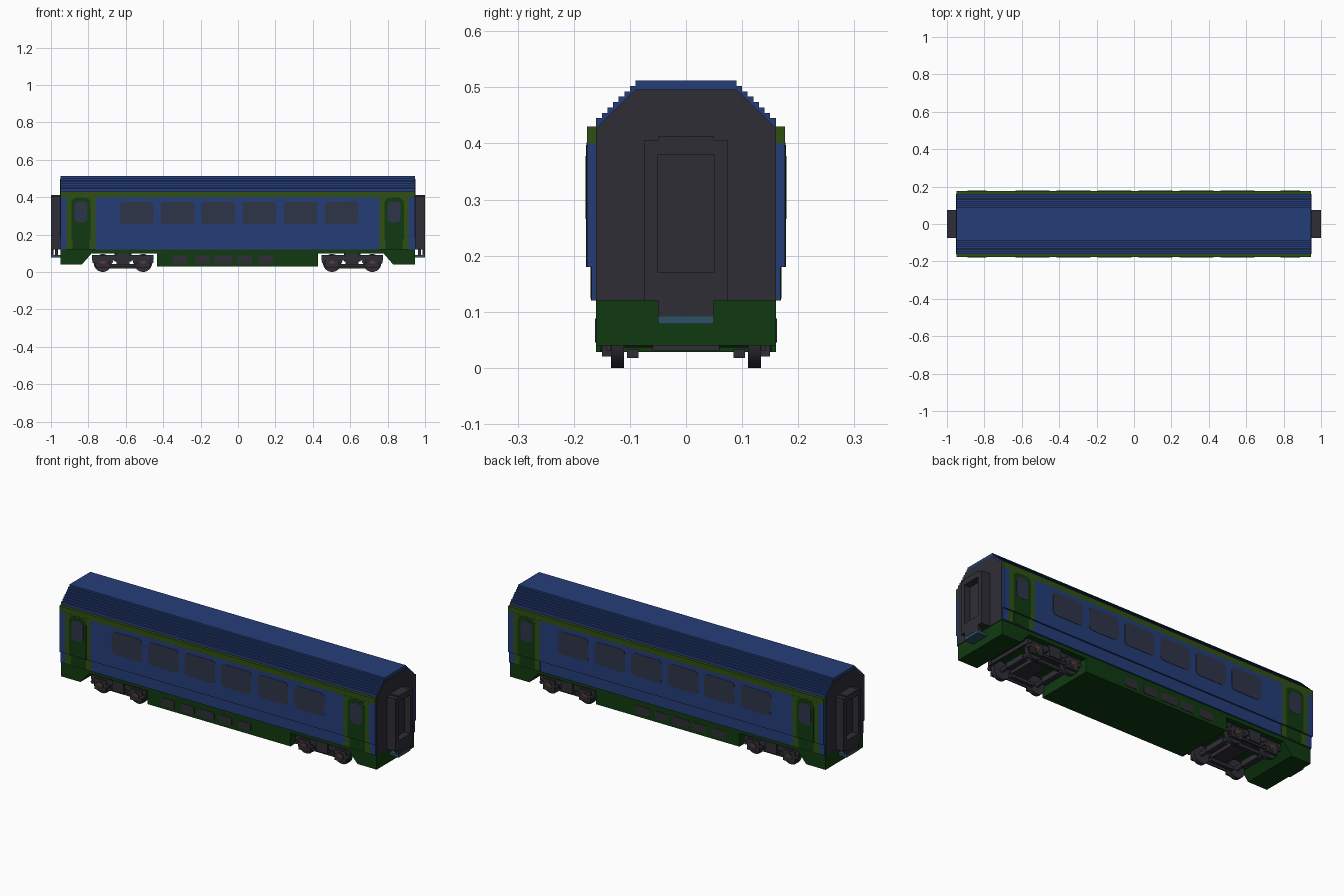
import bpy, bmesh, math

cube = bpy.data.objects.get("Cube")
if cube:
    bpy.data.objects.remove(cube, do_unlink=True)


def material(name, r, g, b):
    m = bpy.data.materials.new(name)
    m.use_nodes = True
    m.diffuse_color = (r, g, b, 1)
    bsdf = m.node_tree.nodes["Principled BSDF"]
    bsdf.inputs["Base Color"].default_value = (r, g, b, 1)
    bsdf.inputs["Roughness"].default_value = 0.8
    return m


BLUE = material("body blue", .018, .047, .19)
LIME = material("bright green", .028, .08, .006)
GREEN = material("dark green", .005, .042, .005)
GREY = material("dark grey", .027, .027, .036)
GLASS = material("window grey", .028, .036, .068)
TEAL = material("teal", .023, .085, .12)
RUST = material("rust", .13, .045, .012)

END = .9475      # half length of the body
MID = -.0025     # body centre along x
SIDE, LOWER, SKIRT = .176, .168, .16   # half widths
FLOOR, STEP, EAVES, ROOF = .12, .18, .43, .512


def prism(name, pts, axis, lo, hi, mat):
    """Extrude a 2D outline along axis x (pts are y, z) or y (pts are x, z)."""
    bm = bmesh.new()

    def at(p, d):
        return (d, p[0], p[1]) if axis == "x" else (p[0], d, p[1])
    a = [bm.verts.new(at(p, lo)) for p in pts]
    b = [bm.verts.new(at(p, hi)) for p in pts]
    bm.faces.new(a)
    bm.faces.new(b[::-1])
    n = len(pts)
    for i in range(n):
        j = (i + 1) % n
        bm.faces.new((a[i], b[i], b[j], a[j]))
    bmesh.ops.recalc_face_normals(bm, faces=bm.faces)
    mesh = bpy.data.meshes.new(name)
    bm.to_mesh(mesh)
    bm.free()
    mesh.materials.append(mat)
    ob = bpy.data.objects.new(name, mesh)
    bpy.context.scene.collection.objects.link(ob)
    return ob


def box(name, x, y, z, mat):
    x, y = sorted(x), sorted(y)
    pts = [(x[0], z[0]), (x[1], z[0]), (x[1], z[1]), (x[0], z[1])]
    return prism(name, pts, "y", y[0], y[1], mat)


def rounded(cx, w, z0, z1, r, square_base=False):
    """Outline of a rounded rectangle, optionally with a square base."""
    h, pts = w / 2, []
    for k, (sx, sz) in enumerate([(1, 1), (-1, 1), (-1, -1), (1, -1)]):
        rr = 0 if square_base and sz < 0 else r
        px, pz = cx + sx * (h - rr), (z1 - rr if sz > 0 else z0 + rr)
        if not rr:
            pts.append((px, pz))
            continue
        for i in range(6):
            a = math.pi / 2 * (k + i / 5)
            pts.append((px + rr * math.cos(a), pz + rr * math.sin(a)))
    return pts


def plate(name, pts, s, y, mat, t=.002):
    """Thin panel lying on the side wall at distance y."""
    return prism(name, pts, "y", s * (y - .002), s * (y + t), mat)


def cylinder(name, x, y, z, r, depth, mat):
    bpy.ops.mesh.primitive_cylinder_add(vertices=24, radius=r, depth=depth,
                                        location=(x, y, z), rotation=(math.pi / 2, 0, 0))
    ob = bpy.context.object
    ob.name = name
    ob.data.materials.append(mat)
    bpy.ops.object.shade_smooth_by_angle()
    return ob


X0, X1 = MID - END, MID + END

# Body shell
box("lower_body", (X0, X1), (-LOWER, LOWER), (FLOOR, STEP), BLUE)
box("side_walls", (X0, X1), (-SIDE, SIDE), (STEP, .4), BLUE)
box("eaves_band", (X0, X1), (-SIDE, SIDE), (.4, EAVES), LIME)

# Stepped roof
steps = 8
half = [(SKIRT, EAVES)]
for i in range(steps):
    y = SKIRT - .07 * i / (steps - 1)
    z0 = .445 + (ROOF - .445) * (i - 1) / (steps - 1)
    z1 = .445 + (ROOF - .445) * i / (steps - 1)
    if i:
        half.append((y, z0))
    half.append((y, z1))
prism("roof", half + [(-y, z) for y, z in reversed(half)], "x", X0, X1, BLUE)

# Underframe with end skirts, bogie recesses and the deep centre box
edge = [(END, FLOOR), (END, .04), (.832, .04), (.78, .1), (.43, .1), (.43, .028)]
under = [(MID + x, z) for x, z in edge] + [(MID - x, z) for x, z in reversed(edge)]
prism("underframe", under, "y", -SKIRT, SKIRT, GREEN)

for s in (-1, 1):
    # Passenger windows
    for i in range(6):
        plate("window", rounded(.005 + .2193 * (i - 2.5), .182, .254, .377, .022),
              s, SIDE, GLASS)
    # Equipment vents in the skirt
    for x, w in ((-.31, .08), (-.19, .08), (-.08, .1), (.035, .08), (.15, .08)):
        plate("vent", rounded(x, w, .045, .088, .006), s, SKIRT, GREY)
    # Doors with bright surrounds, continued over the lower step
    for e in (-1, 1):
        x = MID + e * .837
        box("door_surround", (x - .077, x + .077), (s * .17, s * (SIDE + .001)),
            (STEP, .402), LIME)
        box("door_surround_lower", (x - .077, x + .077), (s * .16, s * (LOWER + .001)),
            (FLOOR, STEP), LIME)
        plate("door", rounded(x, .104, STEP, .397, .03, True), s, SIDE, GREEN)
        box("door_lower", (x - .046, x + .046), (s * .16, s * (LOWER + .002)),
            (.124, STEP), GREEN)
        plate("door_window", rounded(x, .07, .265, .378, .025), s, SIDE, GLASS, .003)

# Ends: wall, gangway and coupling bracket
for e in (-1, 1):
    face = MID + e * END
    wall = [(SKIRT, FLOOR), (SKIRT, .428), (.09, .496)]
    wall += [(-y, z) for y, z in reversed(wall)]
    prism("end_wall", wall, "x", face - e * .002, face + e * .003, GREY)
    inner, tip = face - e * .001, e * 1.0
    for s in (-1, 1):
        box("gangway_jamb", (inner, tip), (s * .05, s * .075), (FLOOR, .405), GREY)
    box("gangway_sill", (inner, tip), (-.05, .05), (FLOOR, .17), GREY)
    box("gangway_header", (inner, tip), (-.05, .05), (.38, .412), GREY)
    box("gangway_door", (inner, e * .965), (-.05, .05), (.17, .38), GREY)
    box("coupling_plate", (inner, tip), (-.05, .05), (.078, .092), TEAL)
    box("coupling_front", (e * .987, tip), (-.05, .05), (.092, FLOOR), GREY)
    box("coupling_post", (e * .962, e * .978), (-.034, .034), (.092, FLOOR), GREY)
    box("coupling_latch", (tip - e * .01, tip + e * .001), (-.034, .034), (.094, .11), GREY)

# Bogies
for e in (-1, 1):
    c = MID + e * .613
    box("bogie_bolster", (c - .045, c + .045), (-.125, .125), (.055, .102), GREY)
    for s in (-1, 1):
        box("bogie_side_frame", (c - .165, c + .165), (s * .122, s * .145), (.062, .09), GREY)
        box("bogie_spring_pack", (c - .035, c + .035), (s * .13, s * .152), (.04, .098), GREY)
        box("bogie_lower_bar", (c - .15, c + .15), (s * .135, s * .142), (.03, .042), GREY)
        box("brake_beam", (c - .07, c + .07), (s * .085, s * .105), (.018, .034), GREY)
    for a in (-1, 1):
        x = c + a * .108
        cylinder("axle", x, 0, .048, .012, .25, GREY)
        box("axle_guard", (x - .016, x + .016), (-.06, .06), (.03, .06), GREY)
        box("bogie_end_beam", (c + a * .15, c + a * .163), (-.125, .125), (.066, .085), GREY)
        for s in (-1, 1):
            cylinder("wheel", x, s * .122, .048, .048, .023, GREY)
            cylinder("wheel_hub", x, s * .14, .048, .02, .025, GREY)
            box("axle_box", (x - .035, x + .035), (s * .134, s * .15), (.02, .08), GREY)
            box("axle_box_cover", (x - .014, x + .014), (s * .15, s * .1535),
                (.046, .06), RUST)
            for k in (-1, 1):
                cylinder("suspension_spring", x + k * .045, s * .142, .055, .01, .02, GREY)
